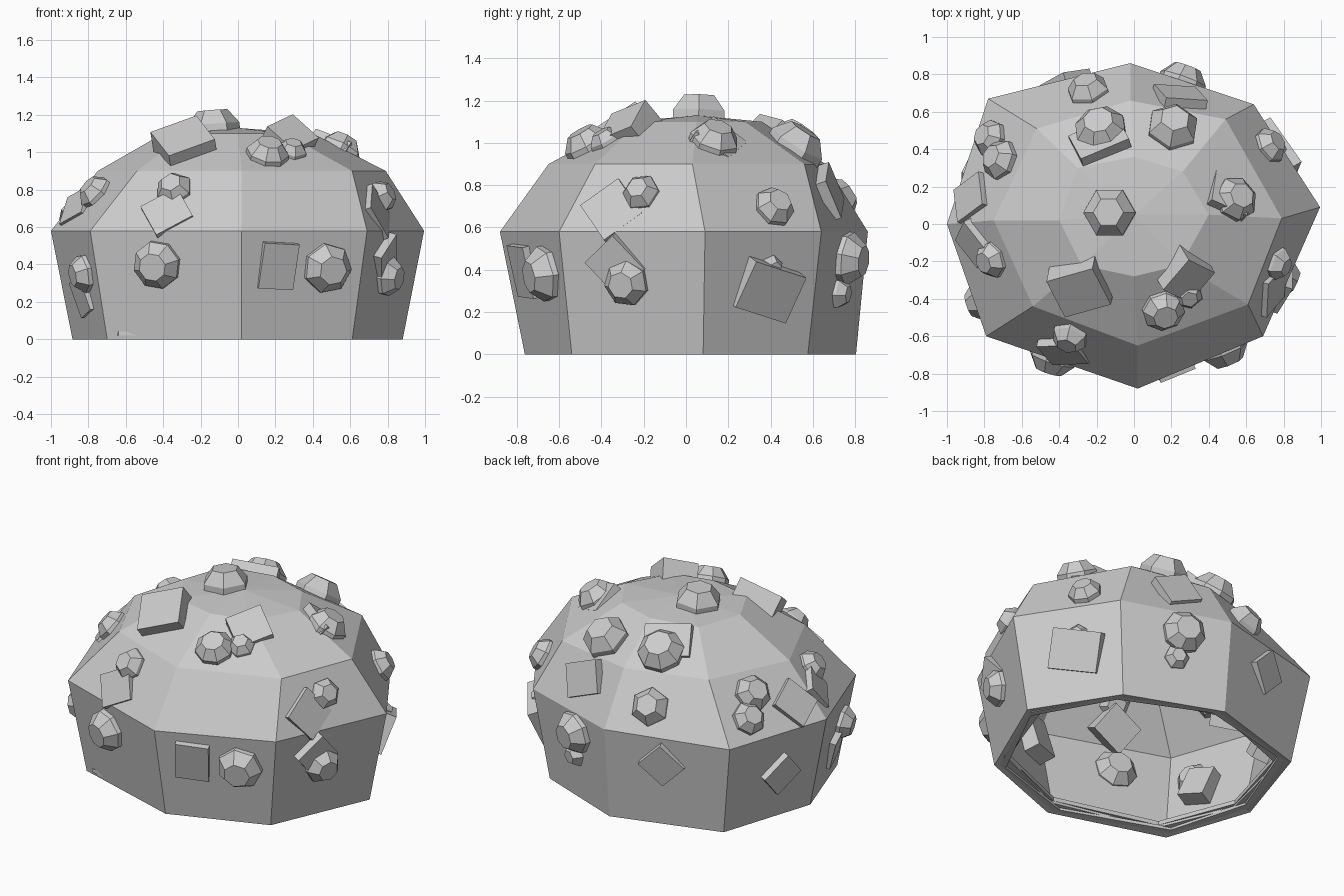
import bpy, bmesh, math
from mathutils import Vector, Matrix
from mathutils.bvhtree import BVHTree

if "Cube" in bpy.data.objects:
    bpy.data.objects.remove(bpy.data.objects["Cube"])


def finish(bm, name):
    bmesh.ops.recalc_face_normals(bm, faces=bm.faces)
    me = bpy.data.meshes.new(name)
    bm.to_mesh(me)
    bm.free()
    ob = bpy.data.objects.new(name, me)
    bpy.context.collection.objects.link(ob)
    return ob


def loft(bm, rings, caps):
    vs = [[bm.verts.new(p) for p in r] for r in rings]
    n = len(vs[0])
    for a, b in zip(vs, vs[1:]):
        for i in range(n):
            bm.faces.new((a[i], a[(i + 1) % n], b[(i + 1) % n], b[i]))
    for c in caps:
        bm.faces.new(vs[c])
    return vs


# Irregular eight-sided dome: belt, shoulder and crown rings
belt = [(.995, .09), (.64, .64), (-.02, .86), (-.78, .67),
        (-1, 0), (-.79, -.6), (.02, -.88), (.69, -.6)]
shoulder = [(.79, .03), (.49, .56), (-.02, .66), (-.52, .51),
            (-.75, .02), (-.54, -.44), (.02, -.65), (.61, -.43)]
crown = [(.4, .05), (.26, .28), (0, .36), (-.3, .3),
         (-.4, .02), (-.28, -.22), (0, -.28), (.25, -.22)]
foot = [(x * .885, y * .9 + (.03 if abs(x) < .1 else 0)) for x, y in belt]
rings = [[(x, y, z) for x, y in r]
         for r, z in ((foot, 0), (belt, .58), (shoulder, .9), (crown, 1.1))]
bm = bmesh.new()
vs = loft(bm, rings, [])
peak = bm.verts.new((0, .05, 1.13))
for i in range(8):
    bm.faces.new((vs[-1][i], vs[-1][(i + 1) % 8], peak))
bmesh.ops.recalc_face_normals(bm, faces=bm.faces)
tree = BVHTree.FromBMesh(bm)
shell = finish(bm, "dome_shell")
mod = shell.modifiers.new("thickness", 'SOLIDIFY')
mod.thickness = .045
mod.offset = -1

# Thin twisted slabs layered around the open rim
for k in range(3):
    rot = Matrix.Rotation(math.radians((-3, 4, 2)[k]), 3, 'Z')
    z0, z1 = .005 + .015 * k, .025 + .018 * k
    s_in, s_out = .92 - .012 * k, .97
    prof = [(s_in, z0), (s_out, z0), (s_out, z1), (s_in, z1), (s_in, z0)]
    bm = bmesh.new()
    loft(bm, [[rot @ Vector((x * s, y * s, z)) for x, y in foot] for s, z in prof], [])
    bmesh.ops.remove_doubles(bm, verts=bm.verts, dist=.0001)
    finish(bm, f"rim_layer_{k + 1}")


def surface_frame(p, spin):
    loc, nor, _, _ = tree.find_nearest(Vector(p))
    if nor.dot(loc - Vector((0, 0, .3))) < 0:
        nor = -nor
    up = Vector((0, 0, 1)) if abs(nor.z) < .95 else Vector((0, 1, 0))
    x = up.cross(nor).normalized()
    m = Matrix((x, nor.cross(x), nor)).transposed().to_4x4()
    return Matrix.Translation(loc) @ m @ Matrix.Rotation(math.radians(spin), 4, 'Z')


def gem(i, p, r, sides):
    bm = bmesh.new()
    prof = [(.58, -.85), (1, -.35), (1, .22), (.58, .75)]
    loft(bm, [[(r * s * math.cos(a), r * s * math.sin(a), r * h)
               for a in [2 * math.pi * j / sides for j in range(sides)]]
              for s, h in prof], [0, -1])
    finish(bm, f"knob_{i + 1}").matrix_world = surface_frame(p, 17 * i)


def plate(i, p, w, h, spin, tilt=0, out=.04):
    bm = bmesh.new()
    bmesh.ops.create_cube(bm, size=1, matrix=Matrix.Diagonal((w, h, .16, 1)))
    ob = finish(bm, f"plate_{i + 1}")
    ob.matrix_world = (surface_frame(p, spin) @ Matrix.Translation((0, 0, out - .08))
                       @ Matrix.Rotation(math.radians(tilt), 4, 'X'))


# Faceted knobs: position, radius, sides
gems = [
    ((-.13, .06, 1.13), .14, 6), ((-.18, .51, 1.0), .14, 8), ((.21, .53, 1.0), .14, 6),
    ((.57, .15, 1.06), .12, 7), ((.16, -.47, 1.0), .115, 8), ((.29, -.38, 1.01), .08, 6),
    ((-.78, -.2, .8), .1, 7), ((-.75, .36, .84), .11, 7), ((.68, .39, .67), .1, 7),
    ((-.25, .73, .74), .115, 6), ((.26, .77, .45), .13, 8), ((.28, .72, .29), .075, 6),
    ((-.77, .46, .7), .1, 7), ((-.36, -.65, .84), .1, 6), ((-.43, -.7, .4), .13, 8),
    ((.48, -.67, .38), .135, 7), ((-.84, -.42, .35), .105, 7), ((.84, -.3, .33), .11, 7),
    ((.74, -.2, .75), .09, 6), ((.76, .4, .41), .06, 6)]
for i, g in enumerate(gems):
    gem(i, *g)

# Square plates: position, width, height, spin, tilt, projection
plates = [
    ((-.29, -.34, 1.05), .27, .25, 38, 6, .08), ((.27, -.27, 1.07), .22, .2, 35, 15, .06),
    ((-.18, .44, 1.04), .28, .2, 10, 10, .04), ((.52, .15, 1.04), .22, .2, 40, 15, .03),
    ((.25, .68, .78), .24, .2, 25, 8, .05), ((-.39, -.7, .7), .22, .2, 35, 10, .03),
    ((.21, -.76, .4), .2, .25, -3, 5, .025), ((.84, -.36, .42), .2, .22, 40, 8, .03),
    ((.8, -.38, .72), .22, .22, 40, 8, .02), ((.78, .4, .31), .3, .24, -15, 12, .05),
    ((-.35, .72, .42), .2, .2, 45, 5, .03), ((-.88, .28, .3), .2, .2, 40, 5, .03),
    ((-.86, .14, .7), .2, .22, 40, 6, .03), ((-.86, -.1, .72), .2, .18, 25, 10, .03),
    ((-.82, -.32, .24), .18, .2, 15, 5, .03)]
for i, p in enumerate(plates):
    plate(i, *p)
